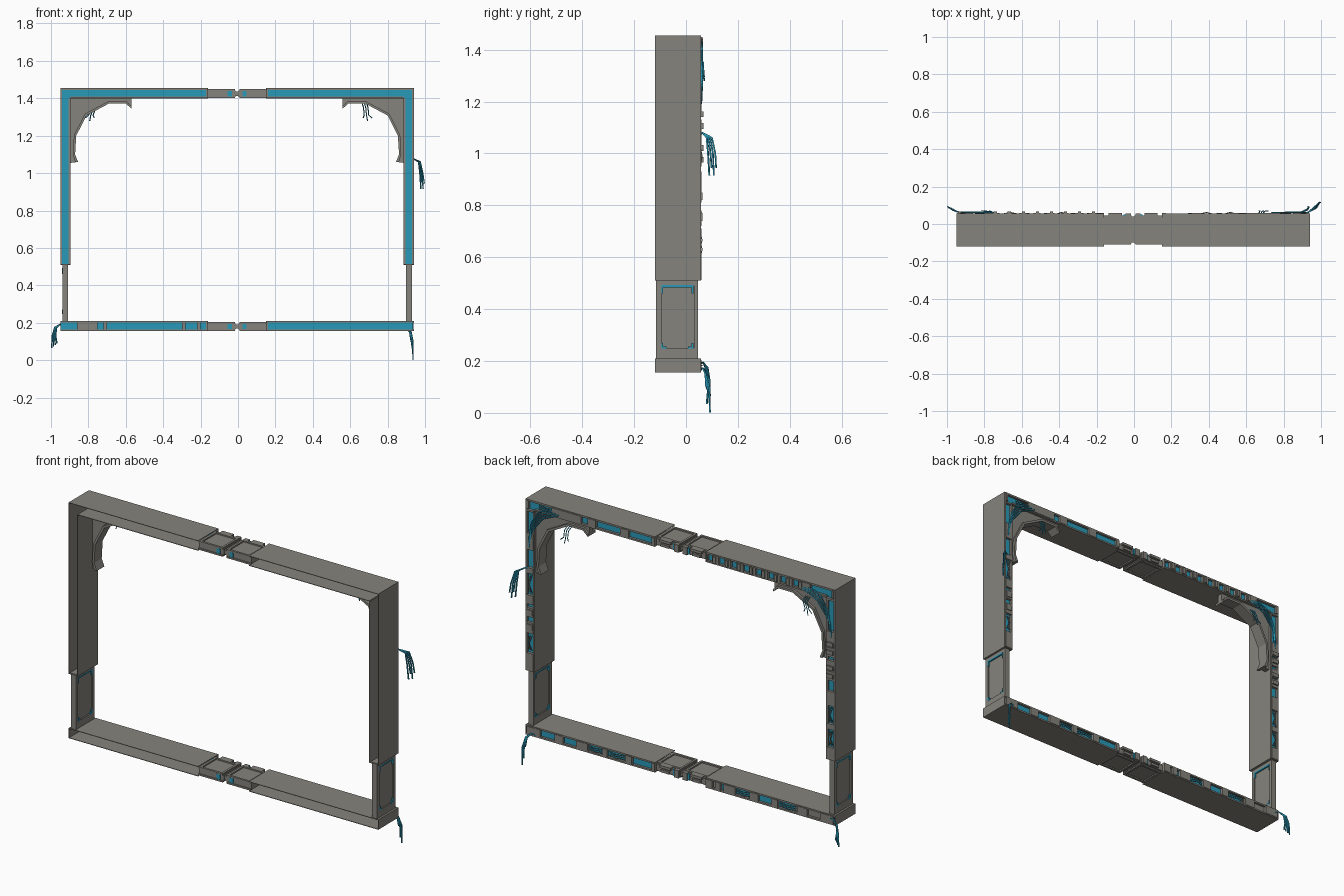
import bpy, bmesh, random
from mathutils import Vector

if "Cube" in bpy.data.objects:
    bpy.data.objects.remove(bpy.data.objects["Cube"])
random.seed(4)

def material(name, col):
    m = bpy.data.materials.new(name)
    m.diffuse_color = (*col, 1)
    m.use_nodes = True
    m.node_tree.nodes["Principled BSDF"].inputs["Base Color"].default_value = m.diffuse_color
    return m
GREY = material("warm grey metal", (0.235, 0.228, 0.202))
BLUE = material("cyan blue", (0.022, 0.32, 0.48))

def finish(name, bm, mat):
    bmesh.ops.recalc_face_normals(bm, faces=bm.faces)
    me = bpy.data.meshes.new(name)
    bm.to_mesh(me)
    bm.free()
    me.materials.append(mat)
    ob = bpy.data.objects.new(name, me)
    bpy.context.collection.objects.link(ob)
    return ob

def boxes(name, mat, items):
    """items: (x0, x1, y0, y1, z0, z1)"""
    bm = bmesh.new()
    for x0, x1, y0, y1, z0, z1 in items:
        r = bmesh.ops.create_cube(bm, size=1)
        for v in r["verts"]:
            v.co = Vector((x0 + (v.co.x + .5) * (x1 - x0), y0 + (v.co.y + .5) * (y1 - y0),
                           z0 + (v.co.z + .5) * (z1 - z0)))
    return finish(name, bm, mat)

def prism(name, mat, pts, y0, y1):
    bm = bmesh.new()
    f = bm.faces.new([bm.verts.new((x, y0, z)) for x, z in pts])
    r = bmesh.ops.extrude_face_region(bm, geom=[f])
    bmesh.ops.translate(bm, vec=(0, y1 - y0, 0),
                        verts=[g for g in r["geom"] if isinstance(g, bmesh.types.BMVert)])
    return finish(name, bm, mat)

def cable(name, pts, mat=BLUE, r=.004):
    cu = bpy.data.curves.new(name, 'CURVE')
    cu.dimensions = '3D'
    cu.bevel_depth = r
    cu.bevel_resolution = 0
    cu.use_fill_caps = True
    s = cu.splines.new('POLY')
    s.points.add(len(pts) - 1)
    for p, c in zip(s.points, pts):
        p.co = (*c, 1)
    ob = bpy.data.objects.new(name, cu)
    cu.materials.append(mat)
    bpy.context.collection.objects.link(ob)

YF, YB = -.12, .057      # open front and back of the channels
W, T = .055, .003        # channel width and wall thickness
XL, XR = -.95, .94       # outer faces of the frame
C = (XL + XR) / 2        # symmetry axis
TOP, LOW = 1.455, .155   # top of lintel, underside of sill

# channel walls
for s, name in ((-1, "left"), (1, "right")):
    def X(a, b):         # distances from the axis to an ordered x range
        return (C + s * a, C + s * b) if s > 0 else (C - b, C - a)
    H = XR - C
    boxes(name + "_upper_channel", GREY, [
        (*X(.155, H), YF, YB, TOP - T, TOP),
        (*X(.155, H - W), YF, YB, TOP - W, TOP - W + T),
        (*X(H - T, H), YF, YB, .51, TOP),
        (*X(H - W, H - W + T), YF, YB, .51, TOP - W),
        (*X(H - W, H), YF, YB, .51, .513)])
    boxes(name + "_sill_channel", GREY, [
        (*X(.155, H), YF, YB, LOW, LOW + T),
        (*X(.155, H), YF, YB, LOW + W - T, LOW + W),
        (*X(H - T, H), YF, YB, LOW, LOW + W)])
    # blue backing strips seen through the open front
    boxes(name + "_blue_backing", BLUE, [
        (*X(.157, H - .004), .040, .044, TOP - W + .004, TOP - .004),
        (*X(H - W + .004, H - .004), .040, .044, .515, TOP - W + .004),
        (*X(.157, H - .004), .040, .044, LOW + .004, LOW + W - .004)])
    # rims in front of the backing
    boxes(name + "_inner_rim", GREY, [
        (*X(.155, H), .034, YB, TOP - .010, TOP),
        (*X(.155, H - W), .034, YB, TOP - W, TOP - W + .009),
        (*X(H - .010, H), .034, YB, .51, TOP),
        (*X(H - W, H - W + .010), .034, YB, .51, TOP - W),
        (*X(.155, H), .034, YB, LOW, LOW + .009),
        (*X(.155, H), .034, YB, LOW + W - .009, LOW + W),
        (*X(.155, .165), .034, YB, TOP - W, TOP),
        (*X(.155, .165), .034, YB, LOW, LOW + W)])
    # lower leg: frame with recessed panels
    z0, z1, a, b = LOW + W, .515, H - .041, H - .011
    boxes(name + "_leg", GREY, [
        (*X(a, b), -.115, -.095, z0, z1), (*X(a, b), .03, .047, z0, z1),
        (*X(a, b), -.095, .03, z0, .25), (*X(a, b), -.095, .03, .49, z1),
        (*X(a + .007, b - .007), -.096, .031, .24, .50)])
    trim = []
    for u, v in ((a - .001, a + .007), (b - .007, b + .001)):
        trim += [(*X(u, v), -.095, .025, .484, .492), (*X(u, v), -.095, -.088, .46, .492),
                 (*X(u, v), .022, .029, .46, .492), (*X(u, v), -.095, -.075, .248, .255),
                 (*X(u, v), .008, .029, .248, .255), (*X(u, v), .022, .029, .248, .27),
                 (*X(u, v), -.095, -.088, .248, .27)]
    boxes(name + "_leg_trim", BLUE, trim)
    # corner bracket: web plate and curved flange
    arc = [(.565, 1.345), (.595, 1.372), (.685, 1.372), (.805, 1.308), (.86, 1.20),
           (.866, 1.10), (.85, 1.06)]
    P = [(C + s * x, z) for x, z in arc]
    corner = [(C + s * x, z) for x, z in ((.89, 1.055), (.892, 1.402), (.565, 1.402))]
    prism(name + "_bracket_web", GREY, P + corner, .012, .042)
    bm = bmesh.new()
    outer = [(.565, 1.358), (.591, 1.384), (.689, 1.384), (.814, 1.317), (.872, 1.203),
             (.878, 1.102), (.866, 1.06)]
    Q = [(C + s * x, z) for x, z in outer]
    prism(name + "_bracket_flange", GREY, P + Q[::-1], -.01, .056)
    # diagonal cables across the corner
    for i in range(4):
        d = .02 * i
        cable(name + "_corner_cable", [(C + s * (.80 - d), .06, 1.43 - d * .2),
              (C + s * (.86 - d * .4), .062, 1.405 - d * .5),
              (C + s * (.905 + d * .2), .062, 1.33 - d), (C + s * (.91 + d * .2), .058, 1.25 - d)])
    # hanging cables under the bracket
    for i in range(3):
        x = (.665 if s > 0 else -.765) + .012 * i * s
        cable(name + "_hanging_cable", [(x, .045, 1.37), (x + .006, .066, 1.35),
              (x + .010 * s, .068, 1.31), (x + (.004 + .012 * i) * s, .07, 1.295 - .016 * (i % 2))], r=.003)

# back plating: grey plates between blue windows
def plating(name, lo, hi, windows, place):
    plates, pos = [], lo
    for a, b in sorted(windows) + [(hi, hi)]:
        if a > pos:
            plates.append(place(pos, a, .045, .060))
        pos = b
    boxes(name, GREY, plates)
def beam(z0):
    return lambda a, b, y0, y1: (a, b, y0, y1, z0 + .006, z0 + W - .006)
def post(x0):
    return lambda a, b, y0, y1: (x0 + .006, x0 + W - .006, y0, y1, a, b)
small = [(-.20 - .075 * i, -.165 - .075 * i) for i in range(8)] + [(-.93, -.80)]
plating("lintel_plating_left", -.94, -.16, small, beam(TOP - W))
plating("lintel_plating_right", .15, .93, [(.17, .31), (.36, .51), (.56, .60), (.78, .92)], beam(TOP - W))
plating("sill_plating_left", -.94, -.16, [(-.22, -.20), (-.27, -.25), (-.43, -.34), (-.56, -.48),
        (-.72, -.60), (-.86, -.78)], beam(LOW))
plating("sill_plating_right", .15, .93, [(.17, .29), (.33, .44), (.47, .56), (.63, .71), (.76, .85)], beam(LOW))
plating("left_post_plating", .513, 1.40, [(.58, .68), (.71, .81), (.89, .95), (1.0, 1.02), (1.06, 1.08),
        (1.13, 1.15), (1.22, 1.39)], post(XL))
plating("right_post_plating", .513, 1.40, [(.61, .72), (.78, .81), (.86, .88), (.93, 1.05), (1.08, 1.18),
        (1.27, 1.39)], post(XR - W))
# raised blocks on the back
boxes("back_blocks", GREY,
      [(XL + .008, XL + .047, .05, .068, z, z + .022) for z in (.965, 1.01, 1.095, 1.14)]
      + [(-.225 - .075 * i, -.208 - .075 * i, .05, .066, TOP - .046, TOP - .009) for i in range(8)]
      + [(XR - .045, XR - .01, .05, .064, z, z + .03) for z in (.82, .74)])
# grey blocks standing in the left sill, seen from the front
boxes("sill_front_blocks", GREY, [(a, b, .030, .045, LOW + .004, LOW + W - .004) for a, b in
      ((-.86, -.75), (-.72, -.70), (-.30, -.28), (-.22, -.20))])
# thin cable bars across some windows
def bars(name, spots):
    for x, z, dx, dz in spots:
        for k in (-1, 0, 1):
            o = k * .010
            cable(name, [(x - dx + (o if dz else 0), .052, z - dz + (0 if dz else o)),
                         (x + random.uniform(-.004, .004), .062, z + (0 if dz else o)),
                         (x + dx + (o if dz else 0), .052, z + dz + (0 if dz else o))], GREY, .002)
bars("window_bars", [(-.66, .183, .05, 0), (-.385, .183, .035, 0), (.385, .183, .045, 0),
     (.515, .183, .04, 0), (XL + .027, .63, 0, .04), (XL + .027, .76, 0, .04),
     (XR - .027, .665, 0, .04), (XR - .027, .99, 0, .05), (.80, 1.428, .06, 0)])

# centre couplings in lintel and sill
for z, name in ((TOP - W + .001, "lintel"), (LOW + .001, "sill")):
    g, b = [], []
    for s in (-1, 1):
        def X(p, q):
            return tuple(sorted((C + s * p, C + s * q)))
        g += [(*X(.008, .16), -.105, .045, z + .007, z + .041)]
        for z0, z1 in ((z, z + .009), (z + .039, z + .048)):
            g += [(*X(.012, .16), -.11, -.098, z0, z1), (*X(.012, .16), .022, .034, z0, z1),
                  (*X(.012, .024), -.11, .034, z0, z1), (*X(.143, .157), -.11, .034, z0, z1)]
        g += [(*X(.06, .13), .03, .058, z + .034, z + .048), (*X(.012, .04), .03, .056, z + .004, z + .046),
              (*X(.07, .12), .04, .056, z + .010, z + .024)]
        b += [(*X(.028, .05), .042, .05, z + .008, z + .042), (*X(.028, .05), -.109, -.103, z + .010, z + .038)]
    g += [(C - .01, C + .01, -.10, .04, z + .012, z + .036)]
    boxes(name + "_coupling", GREY, g)
    boxes(name + "_coupling_lights", BLUE, b)

# loose cable bundles
for i in range(4):
    f = i / 3
    cable("right_post_cable", [(.89, .04, 1.075), (.935, .065, 1.078), (.965 + .01 * f, .08 + .02 * f, 1.06),
          (.972 + .016 * f, .085 + .028 * f, 1.0), (.978 + .018 * f, .09 + .026 * f, .915 + .03 * (i % 2))])
    cable("left_sill_cable", [(-.90, .05, .185), (-.945, .066, .195), (-.97 - .01 * f, .075 + .008 * f, .175),
          (-.975 - .018 * f, .08 + .01 * f, .13), (-.968 - .028 * f, .08 + .012 * f, .09 - .025 * f)])
    cable("right_sill_cable", [(.86, .05, .165), (.90, .066, .172), (.918 + .008 * f, .075, .15),
          (.925 + .010 * f, .078 + .012 * f, .10), (.928 + .008 * f, .08 + .012 * (i % 2), .10 - .099 * f)])
